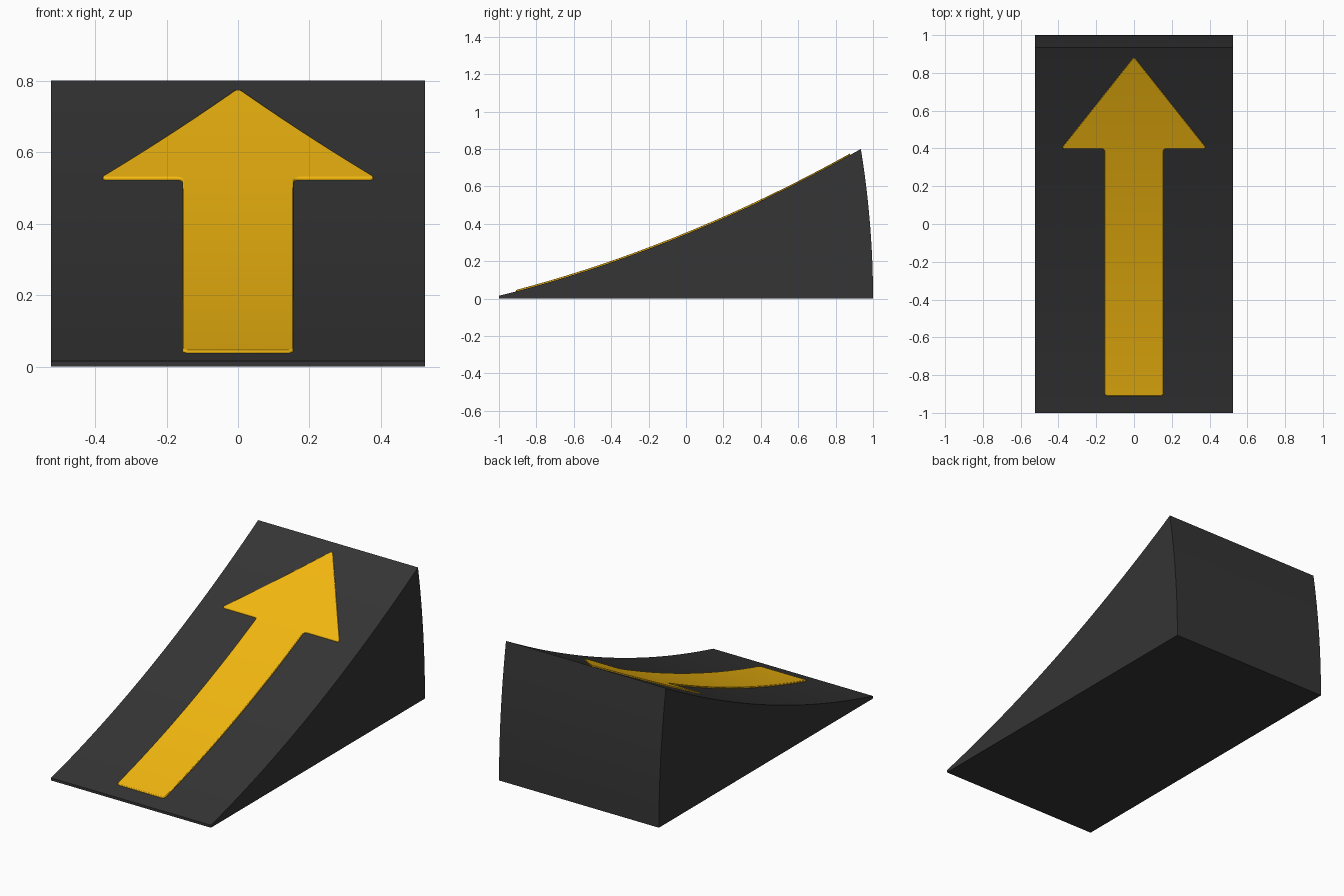
import bpy, bmesh

if "Cube" in bpy.data.objects:
    bpy.data.objects.remove(bpy.data.objects["Cube"])

HALF_W = 0.523


def slope(y):
    """Height of the concave riding surface."""
    return 0.345 + 0.411 * y + 0.081 * y * y


def material(name, color):
    m = bpy.data.materials.new(name)
    m.diffuse_color = color
    m.use_nodes = True
    m.node_tree.nodes["Principled BSDF"].inputs["Base Color"].default_value = m.diffuse_color
    return m


def finish(bm, name, mat):
    bmesh.ops.recalc_face_normals(bm, faces=bm.faces)
    me = bpy.data.meshes.new(name)
    bm.to_mesh(me)
    bm.free()
    ob = bpy.data.objects.new(name, me)
    bpy.context.collection.objects.link(ob)
    me.materials.append(mat)
    bpy.ops.object.select_all(action='DESELECT')
    ob.select_set(True)
    bpy.context.view_layer.objects.active = ob
    bpy.ops.object.shade_smooth_by_angle(angle=0.6)
    return ob


dark = material("dark_rubber", (0.035, 0.035, 0.035, 1))
yellow = material("yellow_paint", (0.9, 0.48, 0.005, 1))

# Ramp body: side profile with curved top and curved back, extruded across x
N = 32
profile = [(-1, 0)]
profile += [(-1 + 1.935 * i / N, slope(-1 + 1.935 * i / N)) for i in range(N + 1)]
profile += [(1 - 0.065 * (1 - i / 12) ** 2, 0.8 * (1 - i / 12)) for i in range(1, 13)]
bm = bmesh.new()
side = bm.faces.new([bm.verts.new((-HALF_W, y, z)) for y, z in profile])
ext = bmesh.ops.extrude_face_region(bm, geom=[side])
for v in ext["geom"]:
    if isinstance(v, bmesh.types.BMVert):
        v.co.x = HALF_W
finish(bm, "ramp_body", dark)

# Arrow: flat outline with rounded corners, sliced and draped over the slope
half = [(0.155, -0.91), (0.155, 0.4), (0.385, 0.4)]
outline = half + [(0, 0.885)] + [(-x, y) for x, y in reversed(half)]
bm = bmesh.new()
bm.faces.new([bm.verts.new((x, y, 0)) for x, y in outline])
bmesh.ops.bevel(bm, geom=bm.verts[:], offset=0.016, offset_type='OFFSET',
                segments=4, profile=0.5, affect='VERTICES')
for i in range(30):
    bmesh.ops.bisect_plane(bm, geom=bm.verts[:] + bm.edges[:] + bm.faces[:],
                           plane_co=(0, -0.8713 + i * 0.0571, 0), plane_no=(0, 1, 0))
ext = bmesh.ops.extrude_face_region(bm, geom=bm.faces[:])
top = {g for g in ext["geom"] if isinstance(g, bmesh.types.BMVert)}
for v in bm.verts:
    v.co.z = slope(v.co.y) + (0.008 if v in top else -0.006)
arrow = finish(bm, "direction_arrow", yellow)
bev = arrow.modifiers.new("soft_edge", 'BEVEL')
bev.width = 0.003
bev.segments = 2
bev.limit_method = 'ANGLE'
bev.angle_limit = 0.9
